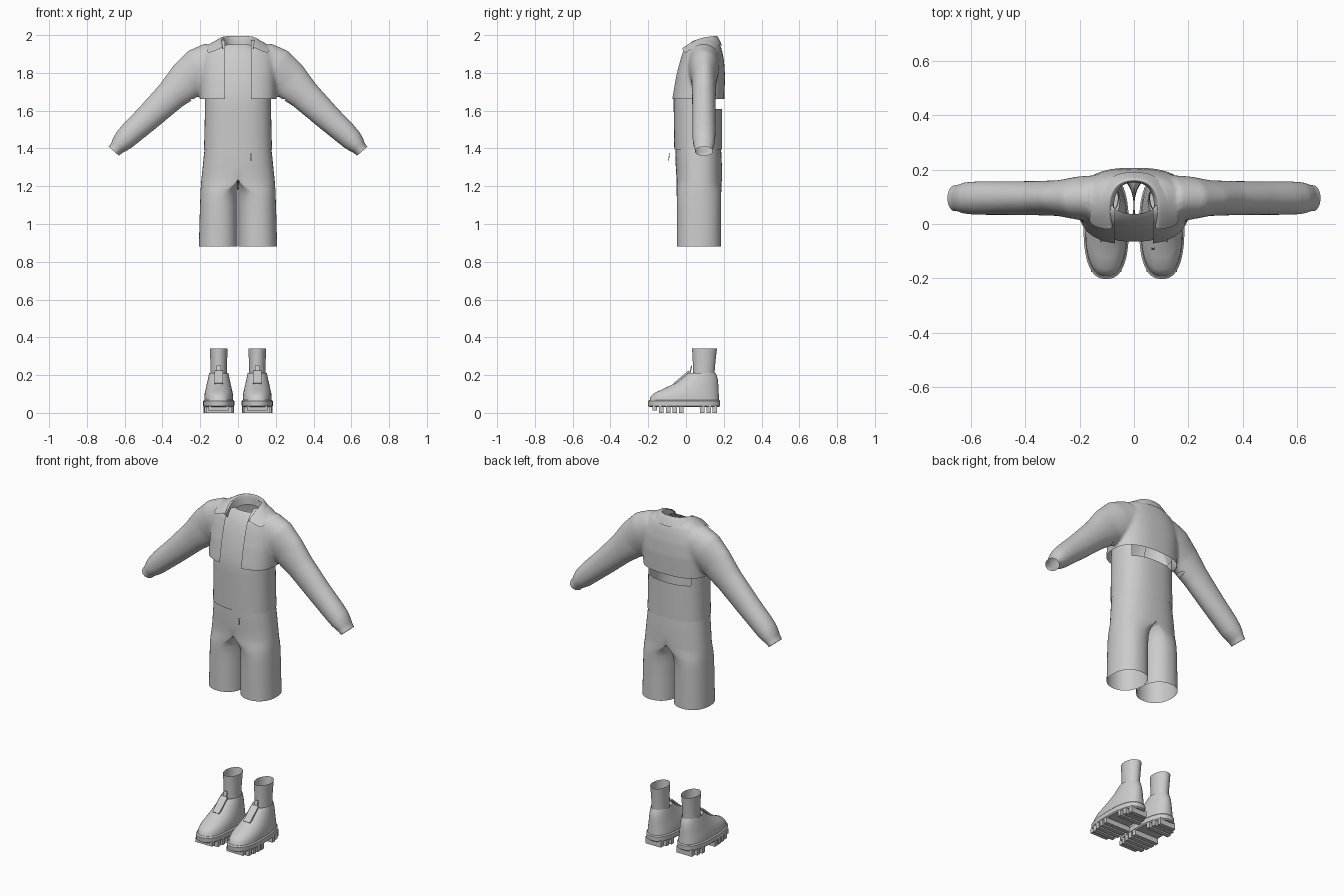
import bpy, bmesh, math
from mathutils import Vector

if "Cube" in bpy.data.objects:
    bpy.data.objects.remove(bpy.data.objects["Cube"])


def finish(name, bm, angle=40):
    me = bpy.data.meshes.new(name)
    bmesh.ops.recalc_face_normals(bm, faces=bm.faces[:])
    bm.to_mesh(me)
    bm.free()
    ob = bpy.data.objects.new(name, me)
    bpy.context.collection.objects.link(ob)
    bpy.ops.object.select_all(action='DESELECT')
    ob.select_set(True)
    bpy.context.view_layer.objects.active = ob
    bpy.ops.object.shade_smooth_by_angle(angle=math.radians(angle))
    return ob


def ring(c, u, v, ru, rv, n=2.0, seg=48):
    c, u, v = Vector(c), Vector(u), Vector(v)
    pts = []
    for i in range(seg):
        a = 2 * math.pi * i / seg
        p, q = math.cos(a), math.sin(a)
        p = math.copysign(abs(p) ** (2 / n), p)
        q = math.copysign(abs(q) ** (2 / n), q)
        pts.append(c + u * ru * p + v * rv * q)
    return pts


def flat_ring(z, y0, y1, hw, x=0.0, n=2.0):
    return ring((x, (y0 + y1) / 2, z), (1, 0, 0), (0, 1, 0), hw, (y1 - y0) / 2, n)


def loft(bm, rings, cap=False):
    rows = [[bm.verts.new(p) for p in r] for r in rings]
    for a, b in zip(rows, rows[1:]):
        for i in range(len(a)):
            j = (i + 1) % len(a)
            bm.faces.new((a[i], a[j], b[j], b[i]))
    if cap:
        bm.faces.new(rows[0][::-1])
        bm.faces.new(rows[-1])


def cut(bm, co, no, clear=False):
    bmesh.ops.bisect_plane(bm, geom=bm.verts[:] + bm.edges[:] + bm.faces[:],
                           plane_co=co, plane_no=no, clear_outer=clear)


def drop(bm, test):
    gone = [f for f in bm.faces if test(f.calc_center_median())]
    bmesh.ops.delete(bm, geom=gone, context='FACES')


def box(bm, c, size, tilt=0.0):
    vs = bmesh.ops.create_cube(bm, size=1)['verts']
    for v in vs:
        v.co = Vector((v.co.x * size[0], v.co.y * size[1], v.co.z * size[2]))
        y, z = v.co.y, v.co.z
        v.co.y = y * math.cos(tilt) - z * math.sin(tilt)
        v.co.z = y * math.sin(tilt) + z * math.cos(tilt)
        v.co += Vector(c)


# Cropped jacket: torso and sleeves fused, then opened at hem, cuffs, front and neck
bm = bmesh.new()
loft(bm, [flat_ring(z, y0, y1, w, 0, n) for z, y0, y1, w, n in (
    (1.60, -.077, .20, .200, 2.6), (1.67, -.075, .203, .202, 2.6),
    (1.78, -.056, .207, .203, 2.6), (1.86, -.036, .202, .200, 2.5),
    (1.91, -.022, .193, .190, 2.3), (1.945, .0, .183, .165, 2.2),
    (1.975, .03, .165, .115, 2.0))], True)
sleeve = [(.12, 1.86, .11, .085), (.20, 1.818, .118, .080), (.27, 1.762, .106, .066),
          (.355, 1.68, .084, .063), (.48, 1.56, .071, .062), (.57, 1.478, .063, .062),
          (.605, 1.443, .058, .060), (.628, 1.418, .048, .056), (.642, 1.402, .039, .050),
          (.657, 1.385, .037, .049), (.675, 1.365, .037, .049)]
for s in (-1, 1):
    rings = []
    for i, (x, z, ru, rv) in enumerate(sleeve):
        a, b = sleeve[max(i - 1, 0)], sleeve[min(i + 1, len(sleeve) - 1)]
        d = Vector((b[0] - a[0], 0, b[1] - a[1])).normalized()
        rings.append(ring((s * x, .095, z), (-d.z * s, 0, d.x), (0, 1, 0), ru, rv))
    loft(bm, rings, True)
solid = finish("jacket_solid", bm)
mod = solid.modifiers.new("fuse", 'REMESH')
mod.mode = 'VOXEL'
mod.voxel_size = .008
fused = solid.evaluated_get(bpy.context.evaluated_depsgraph_get()).to_mesh()
bm = bmesh.new()
bm.from_mesh(fused)
bpy.data.objects.remove(solid)
for _ in range(6):
    bmesh.ops.smooth_vert(bm, verts=bm.verts[:], factor=.5,
                          use_axis_x=True, use_axis_y=True, use_axis_z=True)
for s in (-1, 1):
    cut(bm, (s * .657, .095, 1.385), (s * .655, 0, -.755), True)
    cut(bm, (s * .07, 0, 1.7), (s, 0, 0))
lower = [f for f in bm.faces if abs(f.calc_center_median().x) < .25]
geom = set(lower) | {e for f in lower for e in f.edges} | {v for f in lower for v in f.verts}
bmesh.ops.bisect_plane(bm, geom=list(geom), plane_co=(0, 0, 1.663), plane_no=(0, 0, -1))
drop(bm, lambda c: abs(c.x) < .25 and c.z < 1.663)
drop(bm, lambda c: abs(c.x) < .07 and c.y < .06)
drop(bm, lambda c: c.z > 1.9 and (c.x / .085) ** 2 + ((c.y - .09) / .065) ** 2 < 1)
finish("jacket", bm, 60)

# Fold-over collar: columns run from centre back to front tip
bm = bmesh.new()
columns = [
    ((0, .157, 1.935), (0, .158, 1.998), (0, .172, 2.0), (0, .194, 1.945)),
    ((.048, .145, 1.935), (.055, .146, 1.996), (.064, .158, 1.998), (.085, .183, 1.946)),
    ((.073, .10, 1.93), (.082, .10, 1.990), (.094, .10, 1.994), (.137, .105, 1.968)),
    ((.075, .05, 1.92), (.083, .045, 1.972), (.095, .042, 1.977), (.162, .035, 1.937)),
    ((.072, .005, 1.89), (.080, -.016, 1.935), (.09, -.022, 1.932), (.168, -.006, 1.895))]
rows = [[bm.verts.new(p) for p in col] for col in columns]
for a, b in zip(rows, rows[1:]):
    for i in range(3):
        bm.faces.new((a[i], a[i + 1], b[i + 1], b[i]))
collar = finish("collar", bm, 80)
mod = collar.modifiers.new("mirror", 'MIRROR')
mod.use_clip = True
mod = collar.modifiers.new("smooth", 'SUBSURF')
mod.levels = mod.render_levels = 3

# Shirt: full tube low down, front panel only under the jacket
bm = bmesh.new()
loft(bm, [flat_ring(z, y0, y1, w, 0, 2.4) for z, y0, y1, w in (
    (1.395, -.062, .190, .180), (1.50, -.064, .190, .177), (1.61, -.065, .190, .175),
    (1.66, -.065, .190, .175), (1.70, -.060, .19, .174), (1.78, -.045, .19, .17),
    (1.84, -.026, .18, .16), (1.89, -.008, .17, .14), (1.93, .015, .165, .11),
    (1.95, .037, .16, .08))])
cut(bm, (0, .15, 1.6), (0, 1, 0))
cut(bm, (0, .05, 1.6), (0, 1, 0))
for s in (-1, 1):
    cut(bm, (s * .1, 0, 1.7), (s, 0, 0))
drop(bm, lambda c: c.z > 1.61 and c.y > .15)
drop(bm, lambda c: c.z > 1.70 and (abs(c.x) > .1 or c.y > .05))
finish("shirt", bm, 60)

# Shorts: one half blends from an oval leg into half of the hips, then mirrors
bm = bmesh.new()
rings = []
for z, w, y0, y1, hw in (
        (.88, 0, -.048, .185, .207), (1.0, 0, -.048, .185, .204), (1.10, 0, -.048, .185, .201),
        (1.15, .08, -.049, .186, .199), (1.18, .3, -.049, .187, .198), (1.21, .75, -.050, .188, .196),
        (1.235, 1, -.050, .190, .194), (1.30, 1, -.054, .190, .187), (1.36, 1, -.056, .188, .181),
        (1.42, 1, -.056, .184, .174)):
    leg = flat_ring(z, y0, y1, hw / 2 - .001, hw / 2 + .001, 2.2)
    hip = flat_ring(z, y0, y1, hw, 0, 2.4)
    for p in hip:
        p.x = max(p.x, 0)
    rings.append([l.lerp(h, w) for l, h in zip(leg, hip)])
loft(bm, rings)
inner = [f for f in bm.faces if all(v.co.x < 1e-4 for v in f.verts)]
bmesh.ops.delete(bm, geom=inner, context='FACES')
shorts = finish("shorts", bm, 70)
mod = shorts.modifiers.new("mirror", 'MIRROR')
mod.merge_threshold = .0008

# Small zip pull hanging at the waist
bm = bmesh.new()
box(bm, (.07, -.09, 1.355), (.010, .004, .036), -.15)
finish("zip_pull", bm)

# Boots and socks
for s, side in ((-1, "right"), (1, "left")):
    x = s * .102
    bm = bmesh.new()
    loft(bm, [flat_ring(z, y0, y1, w, x, n) for z, y0, y1, w, n in (
        (.055, -.194, .176, .077, 2.5), (.085, -.188, .174, .076, 2.4),
        (.105, -.168, .173, .074, 2.3), (.125, -.125, .172, .069, 2.2),
        (.150, -.072, .171, .064, 2.1), (.175, -.032, .169, .058, 2),
        (.200, -.002, .162, .053, 2), (.212, .015, .156, .050, 2),
        (.205, .035, .148, .046, 2))])
    finish(side + "_boot_upper", bm, 60)

    bm = bmesh.new()
    loft(bm, [flat_ring(z, y0, y1, w, x, 2.5) for z, y0, y1, w in (
        (.030, -.190, .172, .076), (.036, -.200, .180, .082),
        (.062, -.202, .181, .083), (.068, -.194, .176, .077))], True)
    for y in (-.165, -.13, -.095, -.06, -.025, .085, .12, .152):
        t = abs((y + .01) / .19)
        hw = .08 * (1 - t ** 2.5) ** .4
        lift = .012 if y < -.15 else 0
        box(bm, (x, y, .02 + lift / 2), (2 * hw, .024, .04 - lift))
    finish(side + "_boot_sole", bm, 35)

    bm = bmesh.new()
    box(bm, (x, -.022, .188), (.044, .105, .010), math.radians(40))
    box(bm, (x, .026, .232), (.022, .006, .036), -.2)
    finish(side + "_boot_tongue", bm)

    bm = bmesh.new()
    loft(bm, [flat_ring(z, y0, y1, w, x) for z, y0, y1, w in (
        (.19, .038, .150, .043), (.24, .037, .153, .043),
        (.29, .035, .158, .045), (.34, .032, .164, .047))])
    finish(side + "_sock", bm)
